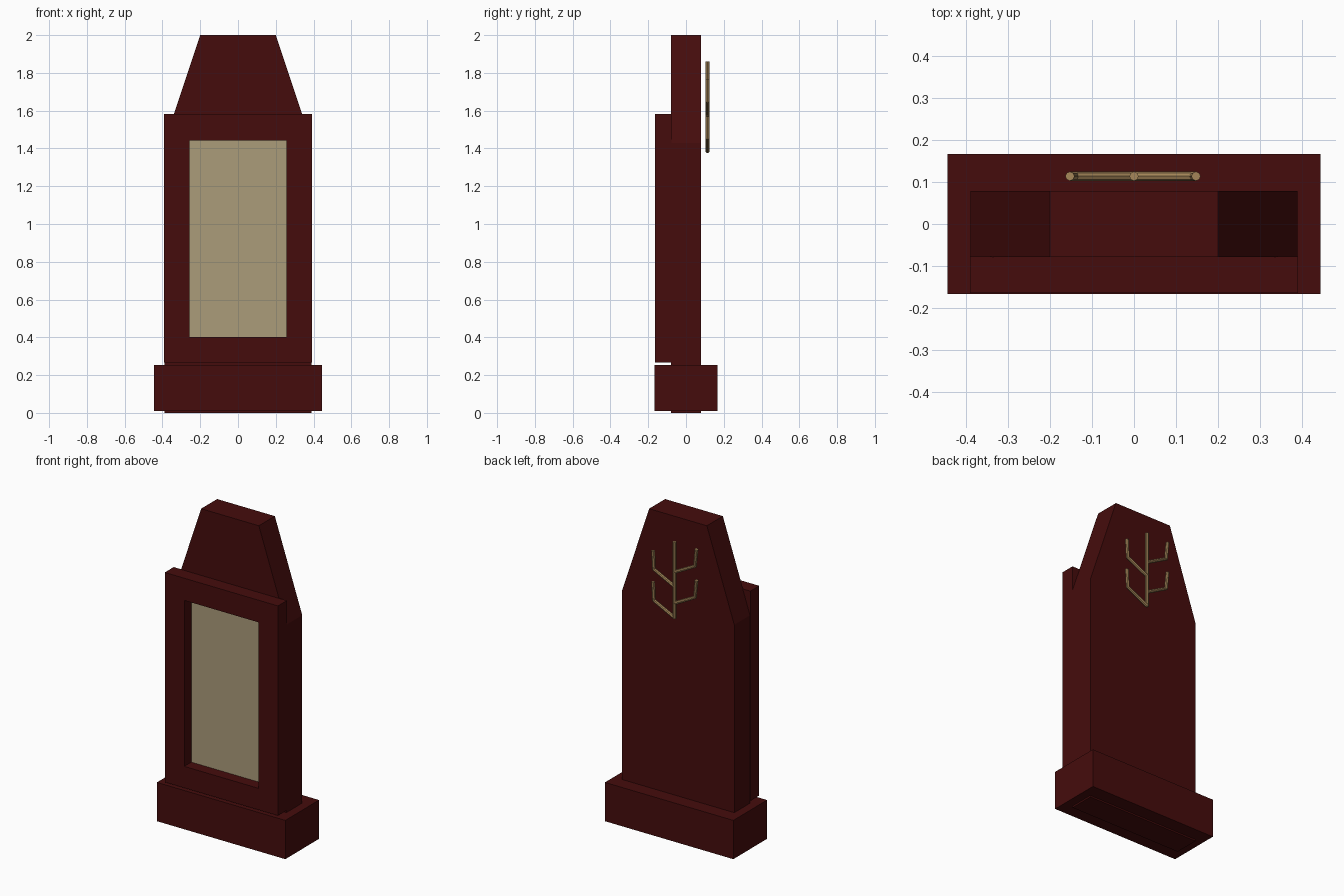
import bpy, bmesh

default = bpy.data.objects.get("Cube")
if default:
    bpy.data.objects.remove(default, do_unlink=True)


def material(name, rgb):
    m = bpy.data.materials.new(name)
    m.use_nodes = True
    m.diffuse_color = (*rgb, 1)
    m.node_tree.nodes["Principled BSDF"].inputs["Base Color"].default_value = (*rgb, 1)
    return m


RED = material("dark red stone", (0.06, 0.0037, 0.0037))
CREAM = material("cream panel", (0.41, 0.335, 0.195))
GOLD = material("aged gold", (0.38, 0.24, 0.1))


def finish(name, bm, mat):
    bmesh.ops.recalc_face_normals(bm, faces=bm.faces)
    mesh = bpy.data.meshes.new(name)
    bm.to_mesh(mesh)
    bm.free()
    mesh.materials.append(mat)
    obj = bpy.data.objects.new(name, mesh)
    bpy.context.collection.objects.link(obj)
    return obj


def prism(name, outline, y0, y1, mat):
    """Extrude an x-z outline from y0 to y1."""
    bm = bmesh.new()
    face = bm.faces.new([bm.verts.new((x, y0, z)) for x, z in outline])
    ext = bmesh.ops.extrude_face_region(bm, geom=[face])
    moved = [v for v in ext["geom"] if isinstance(v, bmesh.types.BMVert)]
    bmesh.ops.translate(bm, verts=moved, vec=(0, y1 - y0, 0))
    return finish(name, bm, mat)


def rect(half, z0, z1):
    return [(-half, z0), (half, z0), (half, z1), (-half, z1)]


def frame(name, outer, inner, y0, y1, mat):
    """Rectangular ring: four loops joined around the opening."""
    bm = bmesh.new()
    loops = [[bm.verts.new((x, y, z)) for x, z in pts]
             for pts, y in ((outer, y0), (inner, y0), (inner, y1), (outer, y1))]
    for i in range(4):
        a, b = loops[i], loops[(i + 1) % 4]
        for j in range(4):
            k = (j + 1) % 4
            bm.faces.new((a[j], a[k], b[k], b[j]))
    return finish(name, bm, mat)


# Base block and tapered slab
prism("base", rect(0.445, 0.01, 0.253), -0.167, 0.167, RED)
half_slab = [(0.39, 0), (0.39, 1.43), (0.2, 2)]
slab = half_slab + [(-x, z) for x, z in reversed(half_slab)]
prism("slab", slab, -0.079, 0.079, RED)

# Raised front frame with recessed panel
opening = rect(0.257, 0.403, 1.443)
frame("front_frame", rect(0.392, 0.268, 1.582), opening, -0.165, -0.077, RED)
prism("front_panel", opening, -0.095, -0.078, CREAM)

# Branching ornament floating behind the slab
curve = bpy.data.curves.new("branch_ornament", "CURVE")
curve.dimensions = "3D"
curve.bevel_depth = 0.011
curve.bevel_resolution = 2
curve.use_fill_caps = True
curve.materials.append(GOLD)


def rod(points):
    spline = curve.splines.new("POLY")
    spline.points.add(len(points) - 1)
    for p, (x, z) in zip(spline.points, points):
        p.co = (x, 0.114, z, 1)


rod([(0, 1.38), (0, 1.86)])
for lift in (0, 0.195):
    rod([(0, 1.385 + lift), (0.142, 1.455 + lift), (0.148, 1.57 + lift)])
    rod([(0, 1.475 + lift), (-0.142, 1.55 + lift), (-0.153, 1.66 + lift)])

ornament = bpy.data.objects.new("branch_ornament", curve)
bpy.context.collection.objects.link(ornament)
bpy.ops.object.select_all(action="DESELECT")
ornament.select_set(True)
bpy.context.view_layer.objects.active = ornament
bpy.ops.object.convert(target="MESH")
bpy.ops.object.shade_smooth_by_angle()
